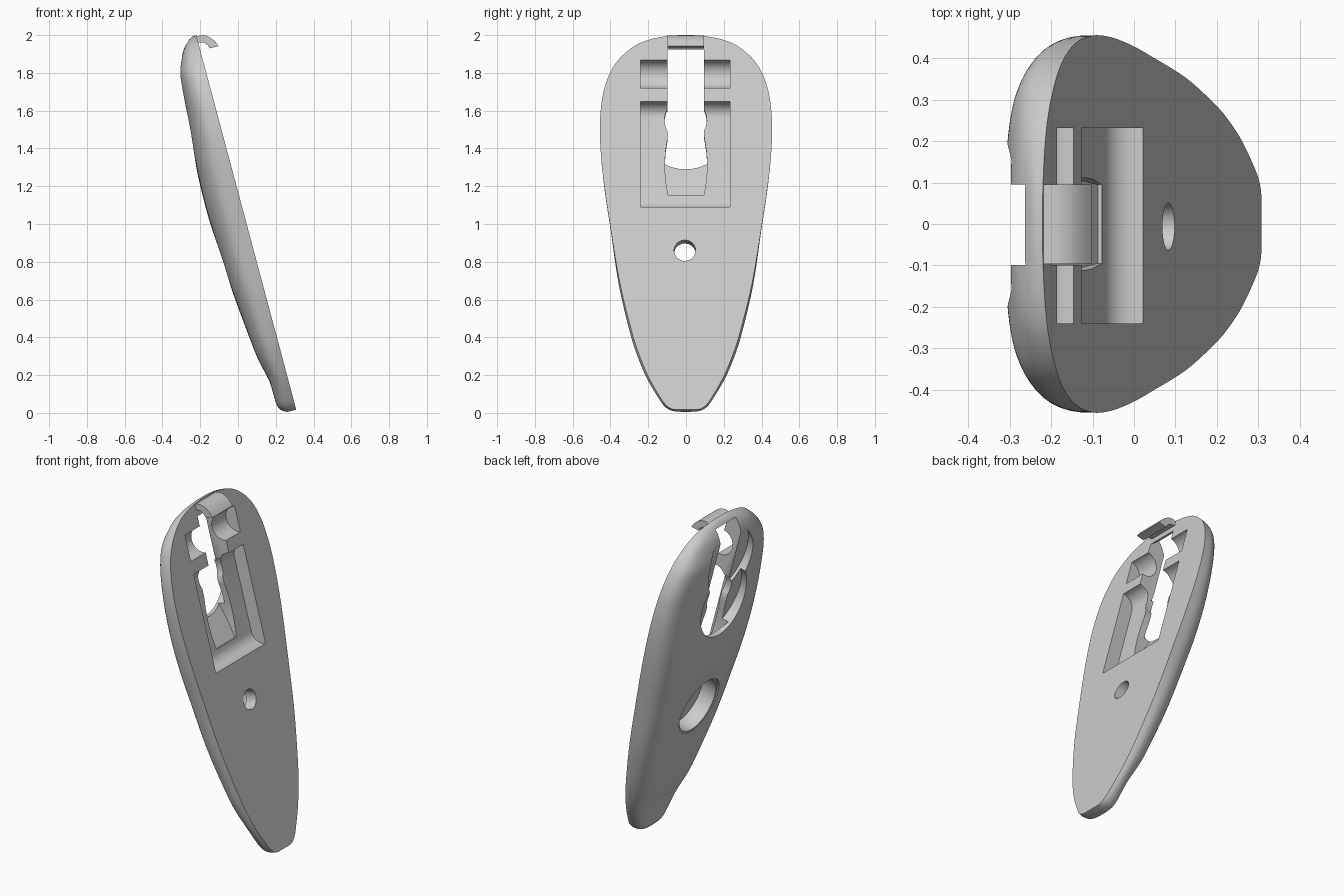
import bpy, bmesh, math
from mathutils import Vector

if "Cube" in bpy.data.objects:
    bpy.data.objects.remove(bpy.data.objects["Cube"])

# Tilted frame of the flat face: across, up along the face, depth into the back
ORIGIN = Vector((0.313, 0, 0))
ACROSS = Vector((0, 1, 0))
UP = Vector((-0.258, 0, 0.966))
DEPTH = Vector((-0.966, 0, -0.258))

grey = bpy.data.materials.new("plain grey")
grey.use_nodes = True
grey.diffuse_color = (0.6, 0.6, 0.6, 1)
grey.node_tree.nodes["Principled BSDF"].inputs["Base Color"].default_value = (0.6, 0.6, 0.6, 1)


def place(a, t, d):
    return ORIGIN + ACROSS * a + UP * t + DEPTH * d


def loft(name, rings):
    """Closed skin through equal rings of points."""
    bm = bmesh.new()
    loops = [[bm.verts.new(p) for p in ring] for ring in rings]
    n = len(loops[0])
    for low, high in zip(loops, loops[1:]):
        for i in range(n):
            j = (i + 1) % n
            bm.faces.new((low[i], low[j], high[j], high[i]))
    bm.faces.new(loops[0])
    bm.faces.new(loops[-1])
    bmesh.ops.recalc_face_normals(bm, faces=bm.faces)
    mesh = bpy.data.meshes.new(name)
    bm.to_mesh(mesh)
    bm.free()
    mesh.materials.append(grey)
    obj = bpy.data.objects.new(name, mesh)
    bpy.context.collection.objects.link(obj)
    return obj


def crosswise(name, profile, a0, a1):
    """Side profile of (up, depth) points extruded across."""
    return loft(name, [[place(a, t, d) for t, d in profile] for a in (a0, a1)])


def inward(name, ca, ct, radius, d0, d1):
    """Round plug running into the body."""
    angles = [math.tau * i / 64 for i in range(64)]
    return loft(name, [[place(ca + radius * math.cos(g), ct + radius * math.sin(g), d)
                        for g in angles] for d in (d0, d1)])


def arc(t, d, r, start, end, steps=10):
    return [(t + r * math.cos(math.radians(start + (end - start) * i / steps)),
             d + r * math.sin(math.radians(start + (end - start) * i / steps)))
            for i in range(steps + 1)]


def smooth_path(pts, steps=4):
    """Catmull-Rom curve through the points."""
    pts = [Vector(p) for p in pts]
    ext = [pts[0]] + pts + [pts[-1]]
    out = []
    for p0, p1, p2, p3 in zip(ext, ext[1:], ext[2:], ext[3:]):
        for i in range(steps):
            u = i / steps
            out.append(0.5 * (2 * p1 + (p2 - p0) * u + (2 * p0 - 5 * p1 + 4 * p2 - p3) * u * u
                              + (3 * p1 - p0 - 3 * p2 + p3) * u ** 3))
    return out + [pts[-1]]


# Body: stations of (up, half width, thickness), flat in front, round-shouldered behind
stations = smooth_path([
    (.018, .06, .045), (.026, .085, .065), (.045, .108, .084), (.083, .135, .095),
    (.2, .2, .099), (.325, .25, .126), (.45, .288, .141), (.72, .352, .166),
    (1.05, .405, .184), (1.22, .43, .187), (1.385, .448, .181), (1.53, .456, .169),
    (1.64, .453, .159), (1.745, .44, .152), (1.83, .416, .147), (1.9, .383, .138),
    (1.96, .335, .114), (2.015, .266, .084), (2.047, .19, .054), (2.065, .1, .03),
    (2.07, .04, .015)])
POWER, STEPS = 3.3, 40
rings = []
for t, w, thick in stations:
    flare = 1 + 0.06 * max(0, 1 - t)
    ring = [place(w, t, 0)]
    for k in range(1, STEPS):
        c, s = math.cos(math.pi * k / STEPS), math.sin(math.pi * k / STEPS)
        ring.append(place(math.copysign(abs(c) ** (2 / POWER), c) * w * flare, t,
                          s ** (2 / POWER) * thick))
    rings.append(ring + [place(-w, t, 0)])
body = loft("body", rings)

# Front pocket profile with rounded floor corners
top, bottom, floor, r = 1.706, 1.128, 0.08, 0.07
pocket = ([(bottom, -0.1)] + arc(bottom + r, floor - r, r, 180, 90)
          + arc(top - r, floor - r, r, 90, 0) + [(top, -0.1)])

# Barrel-sided ramp at the foot of the slot: up, half width, floor depth
ramp = [(1.215, .095, .09), (1.3, .108, .122), (1.37, .112, .148), (1.45, .109, .178),
        (1.53, .097, .2)]

cutters = [
    crosswise("long_pocket_cutter", pocket, -0.24, 0.232),
    crosswise("trough_cutter", arc(1.857, 0, 0.077, 0, 348, 29), -0.24, 0.232),
    # Slot right through, its top edge rising towards the back, with a round bulge
    crosswise("slot_cutter", [(1.45, -0.1), (1.45, 0.4), (2.47, 0.4), (1.873, -0.1)], -0.099, 0.095),
    inward("slot_bulge_cutter", -0.002, 1.625, 0.112, -0.1, 0.4),
    loft("ramp_cutter", [[place(-w, t, -0.1), place(w, t, -0.1), place(w, t, d), place(-w, t, d)]
                         for t, w, d in ramp]),
    # Two overlapping round recesses in the back, screw hole and its stepped counterbore
    inward("lower_recess_cutter", -0.002, 1.587, 0.212, 0.12, 0.4),
    inward("upper_recess_cutter", -0.002, 1.84, 0.208, 0.103, 0.4),
    inward("screw_hole_cutter", -0.006, 0.89, 0.057, -0.1, 0.4),
    inward("counterbore_cutter", -0.006, 0.89, 0.164, 0.07, 0.4),
    inward("counterbore_rim_cutter", -0.006, 0.89, 0.175, 0.163, 0.4),
]
for cutter in cutters:
    cutter.hide_render = True
    mod = body.modifiers.new(cutter.name, 'BOOLEAN')
    mod.operation = 'DIFFERENCE'
    mod.solver = 'EXACT'
    mod.object = cutter
bpy.context.view_layer.update()
cut = bpy.data.meshes.new_from_object(body.evaluated_get(bpy.context.evaluated_depsgraph_get()))
body.modifiers.clear()
body.data = cut
for cutter in cutters:
    bpy.data.objects.remove(cutter)

# Hook: curved lip reaching forward from the top edge
lip = [(-.228, 1.988), (-.20, 1.999), (-.17, 1.997), (-.145, 1.986), (-.122, 1.968),
       (-.102, 1.942), (-.15, 1.93), (-.16, 1.947), (-.18, 1.96), (-.215, 1.962)]
hook = loft("hook", [[Vector((x, y, z)) for x, z in lip] for y in (-0.097, 0.095)])

# Smooth shading with crisp edges
for obj in (body, hook):
    bpy.ops.object.select_all(action='DESELECT')
    obj.select_set(True)
    bpy.context.view_layer.objects.active = obj
    bpy.ops.object.shade_smooth_by_angle(angle=math.radians(32))
